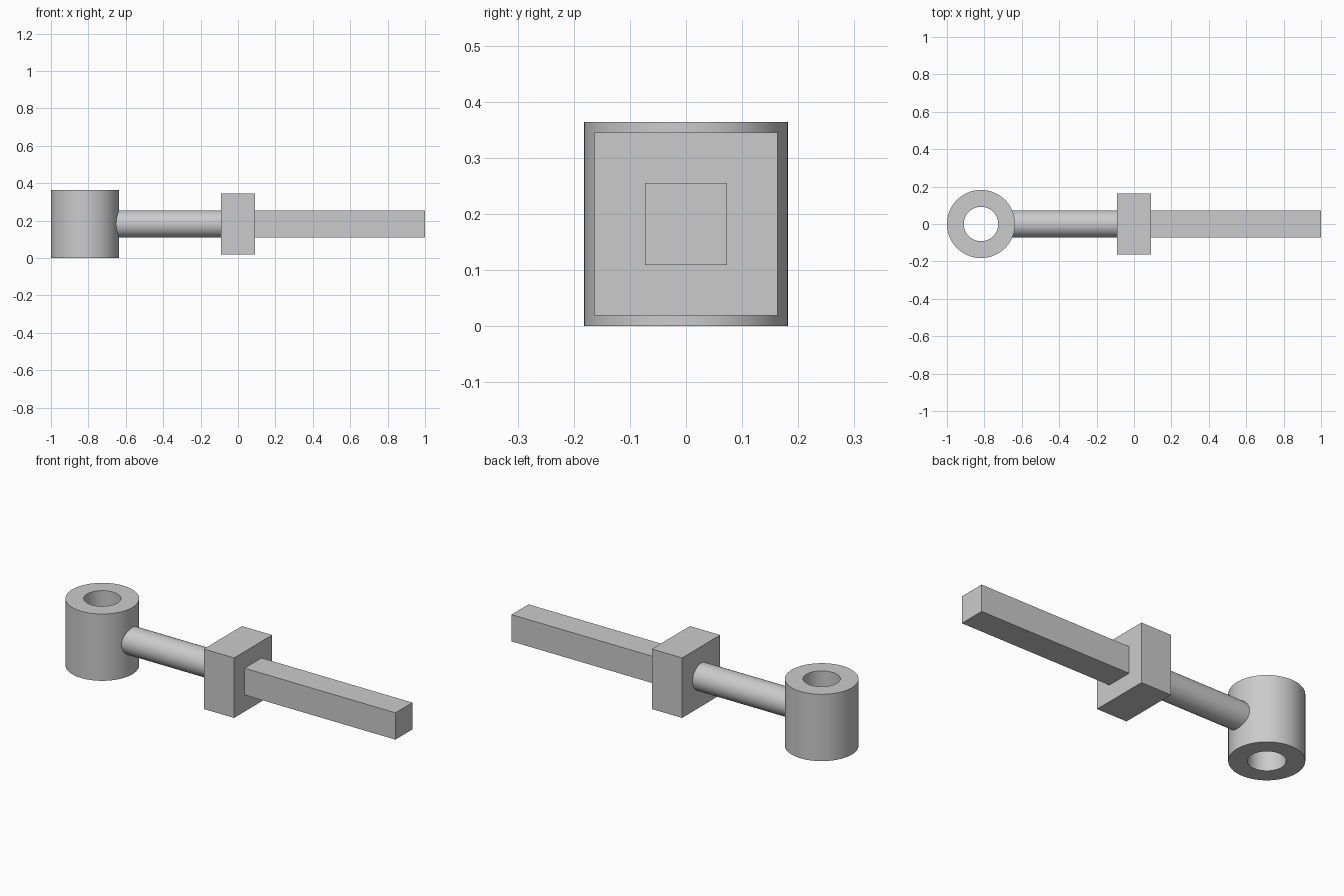
import bpy
import bmesh
from math import radians, pi
from mathutils import Matrix

if "Cube" in bpy.data.objects:
    bpy.data.objects.remove(bpy.data.objects["Cube"], do_unlink=True)

AXIS_Z = 0.182      # height of the shaft axis
HUB_X = -0.818      # centre of the hub

grey = bpy.data.materials.new("plain_grey")
grey.use_nodes = True
colour = (0.6, 0.6, 0.6, 1)
grey.diffuse_color = colour
grey.node_tree.nodes["Principled BSDF"].inputs["Base Color"].default_value = colour


def finish(name, bm, smooth=False):
    bmesh.ops.recalc_face_normals(bm, faces=bm.faces)
    mesh = bpy.data.meshes.new(name)
    bm.to_mesh(mesh)
    bm.free()
    mesh.materials.append(grey)
    obj = bpy.data.objects.new(name, mesh)
    bpy.context.collection.objects.link(obj)
    if smooth:
        bpy.ops.object.select_all(action="DESELECT")
        obj.select_set(True)
        bpy.context.view_layer.objects.active = obj
        bpy.ops.object.shade_smooth_by_angle(angle=radians(30))
    return obj


def box(name, x0, x1, side):
    bm = bmesh.new()
    place = Matrix.Translation(((x0 + x1) / 2, 0, AXIS_Z))
    bmesh.ops.create_cube(bm, size=1, matrix=place @ Matrix.Diagonal((x1 - x0, side, side, 1)))
    return finish(name, bm)


# Hub: a rectangular wall section spun into a bored cylinder
bm = bmesh.new()
inner, outer, height = 0.092, 0.182, 0.364
section = [bm.verts.new((HUB_X + r, 0, z)) for r, z in
           ((inner, 0), (outer, 0), (outer, height), (inner, height))]
edges = [bm.edges.new((section[i], section[(i + 1) % 4])) for i in range(4)]
bmesh.ops.spin(bm, geom=section + edges, cent=(HUB_X, 0, 0), axis=(0, 0, 1),
               angle=2 * pi, steps=64)
bmesh.ops.remove_doubles(bm, verts=bm.verts, dist=0.0001)
finish("hub", bm, smooth=True)

# Round rod from inside the hub wall to the collar
x0, x1 = -0.69, -0.08
bm = bmesh.new()
bmesh.ops.create_cone(bm, cap_ends=True, segments=64, radius1=0.073, radius2=0.073,
                      depth=x1 - x0,
                      matrix=Matrix.Translation(((x0 + x1) / 2, 0, AXIS_Z))
                      @ Matrix.Rotation(pi / 2, 4, "Y"))
finish("round_rod", bm, smooth=True)

# Square collar and square bar
box("collar", -0.091, 0.091, 0.327)
box("square_bar", 0.08, 1.0, 0.146)
